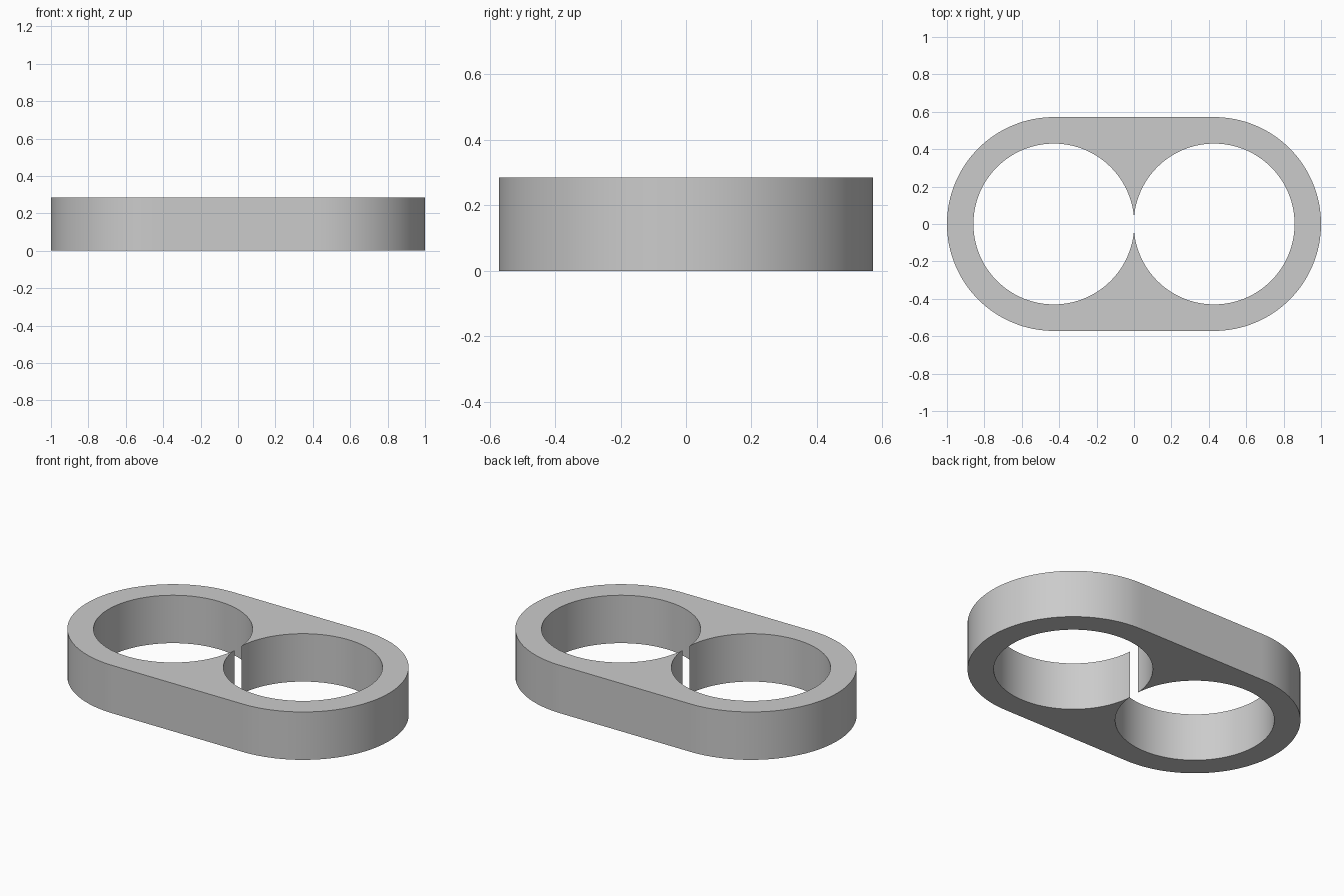
import bpy
import bmesh
from math import acos, cos, sin, pi, radians

cube = bpy.data.objects.get("Cube")
if cube:
    bpy.data.objects.remove(cube, do_unlink=True)

CENTRE = 3 / 7      # x of each ring centre
OUTER = 4 / 7       # outer radius
HOLE = 0.43         # hole radius, the holes just overlap in the middle
HEIGHT = 2 / 7
STEPS = 128         # sides per circle

# Angles around one hole, from the lower cusp to the upper cusp
cusp = acos(-CENTRE / HOLE)
grid = [pi * (2 * i / STEPS - 1) for i in range(1, STEPS)]
angles = [-cusp] + [a for a in grid if abs(a) < cusp - 0.01] + [cusp]


def section(a, side):
    """Matching hole and outline points at one angle of one ring."""
    x, y = CENTRE + HOLE * cos(a), HOLE * sin(a)
    if abs(a) <= pi / 2 + 0.0001:
        rim = (CENTRE + OUTER * cos(a), OUTER * sin(a))
    else:
        rim = (x, OUTER if a > 0 else -OUTER)
    return (side * x, y), (side * rim[0], rim[1])


# Right ring upward, then left ring back down; the cusps are shared
sections = [section(a, 1) for a in angles]
sections += [section(a, -1) for a in reversed(angles[1:-1])]

# Flat plate with a figure-eight opening, extruded to full height
bm = bmesh.new()
inner = [bm.verts.new((*p, 0)) for p, _ in sections]
outer = [bm.verts.new((*q, 0)) for _, q in sections]
for i in range(len(sections)):
    j = (i + 1) % len(sections)
    bm.faces.new((inner[i], outer[i], outer[j], inner[j]))
result = bmesh.ops.extrude_face_region(bm, geom=bm.faces[:], use_keep_orig=True)
top = [v for v in result["geom"] if isinstance(v, bmesh.types.BMVert)]
bmesh.ops.translate(bm, verts=top, vec=(0, 0, HEIGHT))
bmesh.ops.recalc_face_normals(bm, faces=bm.faces[:])

mesh = bpy.data.meshes.new("double_ring_plate")
bm.to_mesh(mesh)
bm.free()
plate = bpy.data.objects.new("double_ring_plate", mesh)
bpy.context.collection.objects.link(plate)

# Plain light grey
grey = bpy.data.materials.new("light_grey")
grey.use_nodes = True
colour = (0.6, 0.6, 0.6, 1)
grey.diffuse_color = colour
grey.node_tree.nodes["Principled BSDF"].inputs["Base Color"].default_value = colour
mesh.materials.append(grey)

# Smooth walls, sharp rims
bpy.ops.object.select_all(action="DESELECT")
plate.select_set(True)
bpy.context.view_layer.objects.active = plate
bpy.ops.object.shade_smooth_by_angle(angle=radians(30))
